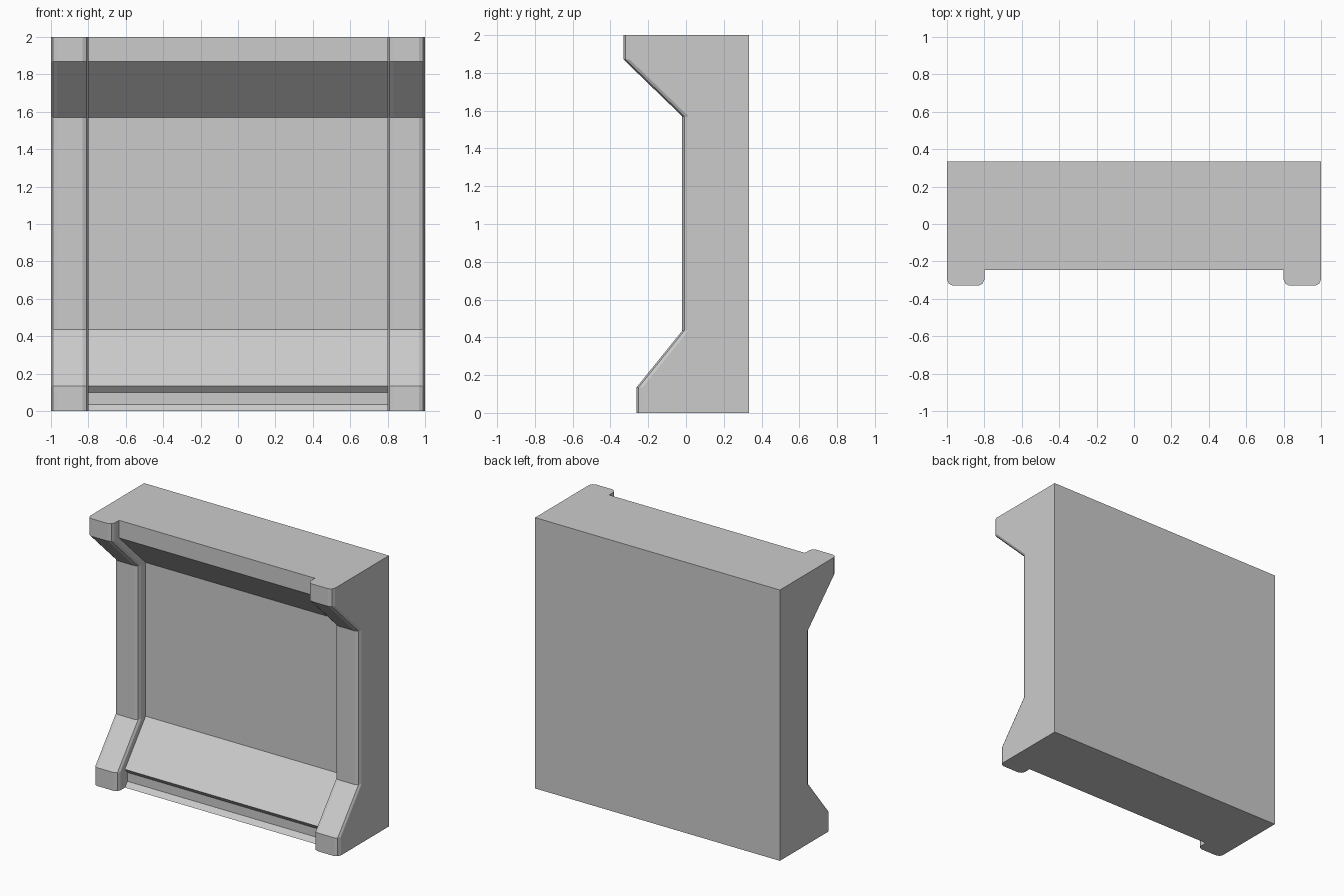
import bpy, bmesh

if "Cube" in bpy.data.objects:
    bpy.data.objects.remove(bpy.data.objects["Cube"])

BACK = 0.333
PANEL = 0.085   # how far the panel sits behind the ribs
# front outline of the ribs: (y, z, extra inset of the panel for the skirting groove)
rows = [(-0.262, 0.0, 0.0), (-0.262, 0.035, 0.03), (-0.262, 0.10, 0.03),
        (-0.262, 0.135, 0.0), (-0.02, 0.435, 0.0), (-0.02, 1.57, 0.0),
        (-0.33, 1.87, 0.0), (-0.33, 2.0, 0.0)]

# cross-section of the right half: (x, y offset, is panel), rib corners rounded
half = [(0.80, PANEL, True), (0.80, 0.033, False), (0.81, 0.011, False),
        (0.832, 0.0, False), (0.968, 0.0, False), (0.99, 0.011, False),
        (1.0, 0.033, False)]
cols = [(-x, d, p) for x, d, p in reversed(half)] + half

bm = bmesh.new()
grid = [[bm.verts.new((x, y + d + (g if p else 0), z)) for y, z, g in rows]
        for x, d, p in cols]

# front surface: panel, rib sides and rib faces
for a, b in zip(grid, grid[1:]):
    for i in range(len(rows) - 1):
        bm.faces.new((a[i], b[i], b[i + 1], a[i + 1]))

# flat back, sides, top and bottom
lb, lt, rb, rt = [bm.verts.new((x, BACK, z)) for x in (-1, 1) for z in (0, 2)]
bm.faces.new((lb, lt, rt, rb))
bm.faces.new(grid[0] + [lt, lb])
bm.faces.new(grid[-1] + [rt, rb])
bm.faces.new([c[0] for c in grid] + [rb, lb])
bm.faces.new([c[-1] for c in grid] + [rt, lt])
bmesh.ops.recalc_face_normals(bm, faces=bm.faces)

mesh = bpy.data.meshes.new("wall_panel")
bm.to_mesh(mesh)
bm.free()
bpy.context.collection.objects.link(bpy.data.objects.new("wall_panel", mesh))
